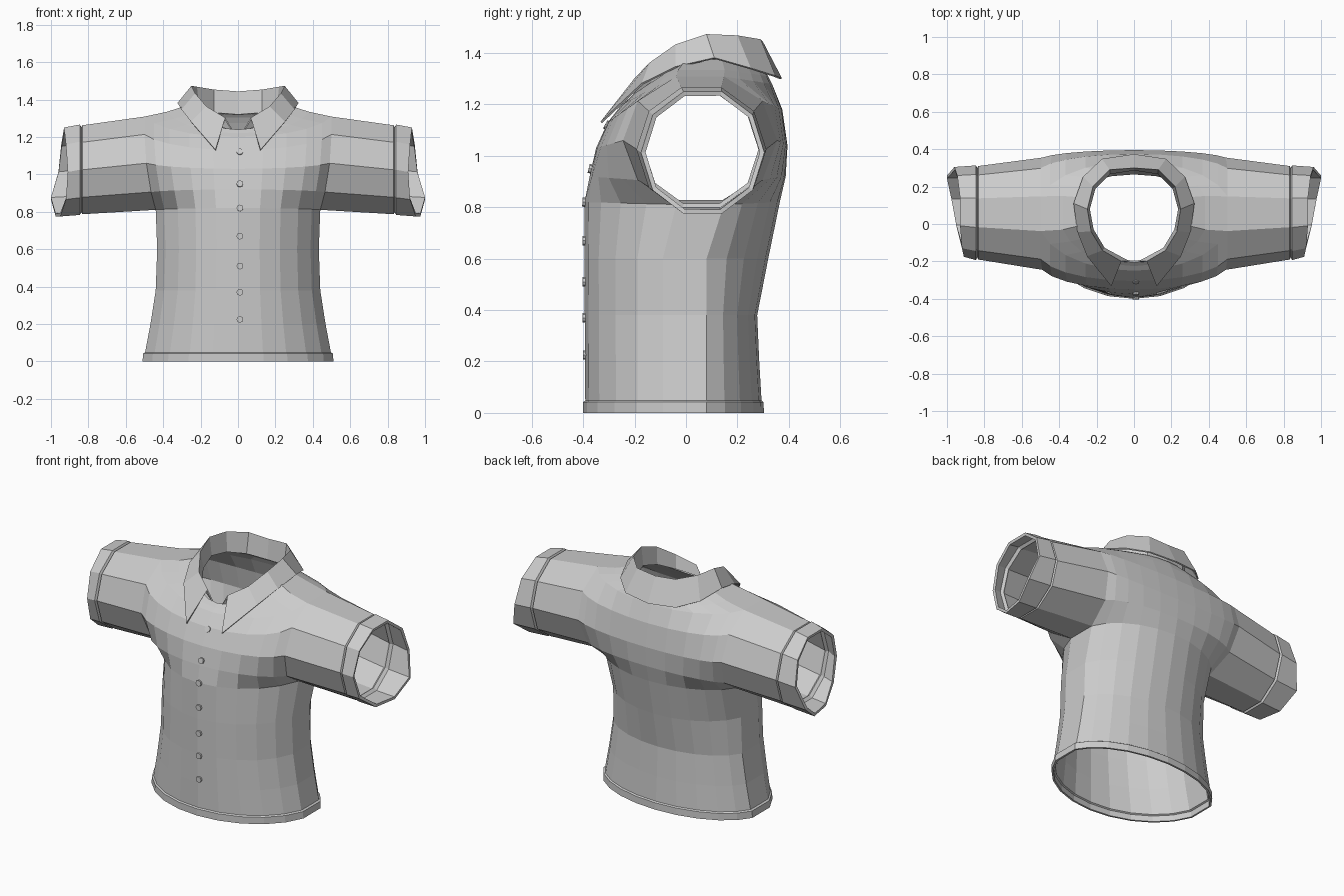
import bpy, bmesh, math
from mathutils import Vector

cube = bpy.data.objects.get("Cube")
if cube:
    bpy.data.objects.remove(cube, do_unlink=True)

fabric = bpy.data.materials.new("grey fabric")
fabric.use_nodes = True
fabric.diffuse_color = (0.6, 0.6, 0.6, 1)
fabric.node_tree.nodes["Principled BSDF"].inputs["Base Color"].default_value = (0.6, 0.6, 0.6, 1)


def loft(name, rings, closed=True, skip=lambda row, col: False):
    """Join successive rings of points with quads."""
    bm = bmesh.new()
    grid = [[bm.verts.new(p) for p in ring] for ring in rings]
    n = len(rings[0])
    for r in range(len(grid) - 1):
        for c in range(n if closed else n - 1):
            if not skip(r, c):
                d = (c + 1) % n
                bm.faces.new((grid[r][c], grid[r][d], grid[r + 1][d], grid[r + 1][c]))
    bmesh.ops.recalc_face_normals(bm, faces=bm.faces)
    mesh = bpy.data.meshes.new(name)
    bm.to_mesh(mesh)
    bm.free()
    mesh.materials.append(fabric)
    obj = bpy.data.objects.new(name, mesh)
    bpy.context.collection.objects.link(obj)
    return obj


def thicken(obj, thickness, offset, mirrored=False):
    if mirrored:
        mirror = obj.modifiers.new("Mirror", 'MIRROR')
        mirror.merge_threshold = 0.001
    solid = obj.modifiers.new("Thickness", 'SOLIDIFY')
    solid.thickness = thickness
    solid.offset = offset


# Armhole: ten-sided, flat at top and bottom
ANGLES = [math.radians(72 + 36 * k) for k in range(10)]
ARM_X = [0.44, 0.465, 0.49, 0.5, 0.5]


def arm_point(angle, x, cy, cz, ry, rz):
    return (x, cy + ry * math.cos(angle), cz + rz * math.sin(angle))


def armhole(angle):
    level = round(math.degrees(math.asin(math.sin(angle))) / 36 + 2)
    return arm_point(angle, ARM_X[level], 0.055, 1.06, 0.30, 0.262)


# Body: rings made of a front panel and a back panel
COLS = 10
SWEEP = math.radians(75)


def panel(x, y_edge, z_edge, y_mid, z_mid, direction):
    points = []
    for j in range(COLS + 1):
        a = direction * SWEEP * (2 * j / COLS - 1)
        t = (1 - math.cos(a)) / (1 - math.cos(SWEEP))
        points.append((x * math.sin(a) / math.sin(SWEEP),
                       y_mid + (y_edge - y_mid) * t, z_mid + (z_edge - z_mid) * t))
    return points


rings = []
# height, half width, front y, back y
for z, x, yf, yb in [(0, .51, -.4, .303), (.042, .508, -.4, .302), (.048, .497, -.392, .294),
                     (.2, .468, -.393, .285), (.38, .44, -.394, .277), (.6, .432, -.395, .32)]:
    rings.append(panel(x, -.09, z, yf, z, 1) + panel(x, .08, z, yb, z, -1))
lower = len(rings)
# centre front y and z, centre back y and z, beside the armholes
mids = [(-.395, .82, .365, .82), (-.375, .92, .388, .92), (-.35, 1.03, .395, 1.04),
        (-.305, 1.13, .375, 1.18), (-.25, 1.2, .335, 1.28)]
for i, (yf, zf, yb, zb) in enumerate(mids):
    x, fy, z = armhole(math.radians(252 - 36 * i))
    _, by, _ = armhole(math.radians(288 + 36 * i))
    rings.append(panel(x, fy, z, yf, zf, 1) + panel(x, by, z, yb, zb, -1))
# shoulders and neck edge
rings.append(panel(.38, -.03, 1.335, -.225, 1.22, 1) + panel(.38, .15, 1.335, .32, 1.31, -1))
rings.append(panel(.255, 0, 1.375, -.205, 1.24, 1) + panel(.255, .14, 1.375, .305, 1.33, -1))
body = loft("shirt_body", rings,
            skip=lambda r, c: lower <= r < lower + 4 and c in (COLS, 2 * COLS + 1))
thicken(body, 0.012, -1)

# Sleeves with turned cuffs and an uneven opening
opening = [.93, .93, .92, .91, .92, .95, .975, 1.0, .96, .945]
sleeve_rings = [[armhole(a) for a in ANGLES]]
for x, cy, cz, ry, rz in [(.832, .06, 1.025, .25, .25), (.838, .06, 1.025, .24, .24),
                          (.846, .06, 1.025, .253, .254)]:
    sleeve_rings.append([arm_point(a, x, cy, cz, ry, rz) for a in ANGLES])
sleeve_rings.append([arm_point(a, x, .065, 1.013, .24, .25) for a, x in zip(ANGLES, opening)])
sleeves = loft("sleeves", sleeve_rings)
thicken(sleeves, 0.018, -1, mirrored=True)

# Collar: inner band, fold line and outer flap, from centre back to front point
band = [(0, .29, 1.32), (.13, .27, 1.33), (.21, .19, 1.35), (.24, .08, 1.36),
        (.22, -.03, 1.33), (.16, -.13, 1.28), (.03, -.2, 1.235)]
fold = [(0, .3, 1.44), (.13, .29, 1.45), (.22, .2, 1.465), (.25, .08, 1.47),
        (.23, -.04, 1.43), (.17, -.14, 1.36), (.07, -.2, 1.30)]
flap = [(0, .37, 1.3), (.17, .345, 1.31), (.27, .25, 1.34), (.32, .11, 1.38),
        (.3, -.04, 1.345), (.25, -.17, 1.28), (.12, -.33, 1.13)]
collar = loft("collar", [band, fold, flap], closed=False)
thicken(collar, 0.008, 0, mirrored=True)

# Buttons down the front, each tilted to lie on the chest
buttons = [(-.308, 1.12, 28), (-.372, .95, 13), (-.396, .82, 4), (-.396, .67, 0),
           (-.396, .51, 0), (-.395, .37, 0), (-.394, .225, 0)]
for i, (y, z, tilt) in enumerate(buttons):
    bpy.ops.mesh.primitive_cylinder_add(vertices=8, radius=.018, depth=.014, location=(.01, y, z),
                                        rotation=(math.radians(90 - tilt), 0, 0))
    button = bpy.context.object
    button.name = f"button_{i + 1}"
    button.data.materials.append(fabric)
